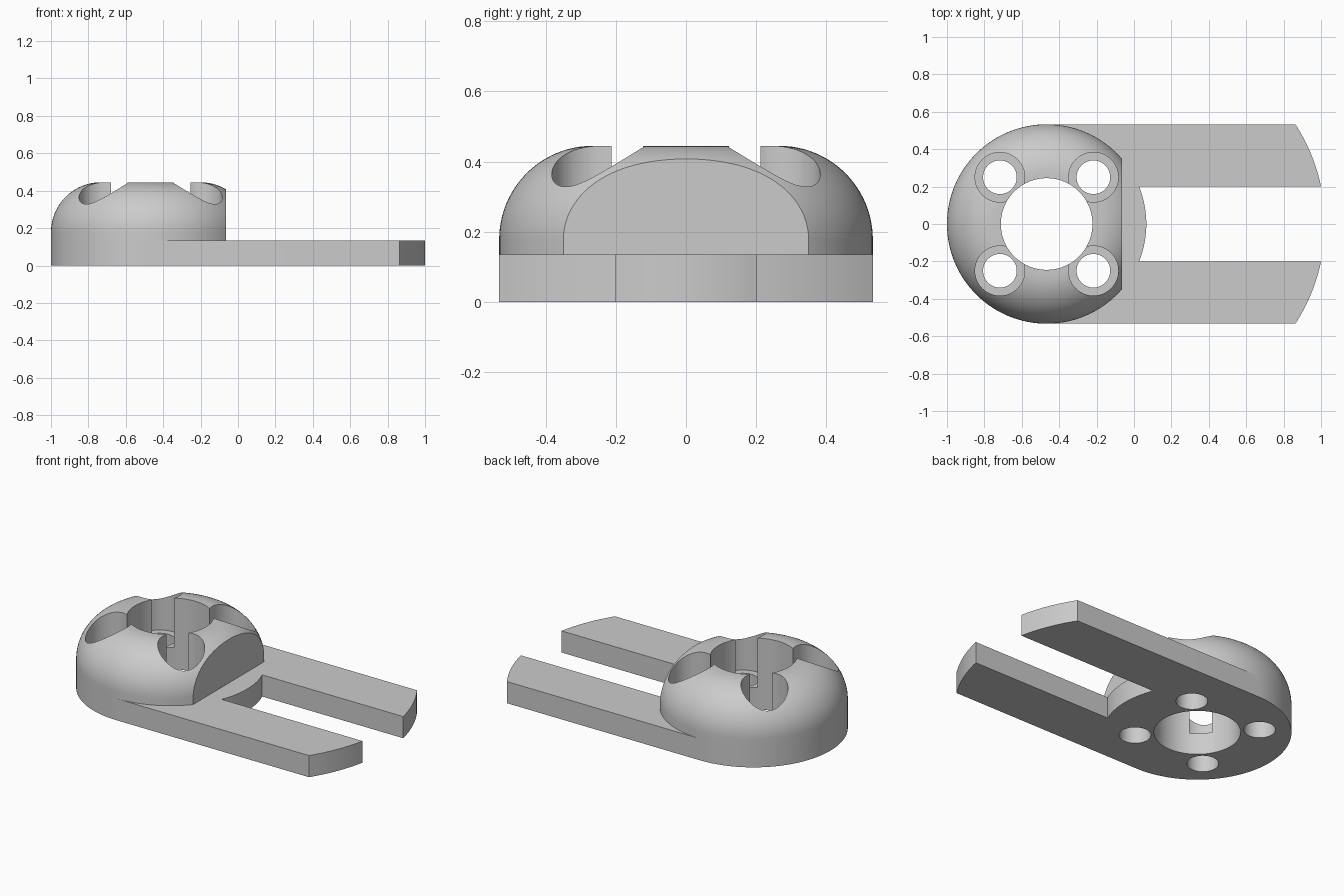
import bpy, bmesh, math
from mathutils import Matrix, Vector

if "Cube" in bpy.data.objects:
    bpy.data.objects.remove(bpy.data.objects["Cube"])

CX, R = -0.467, 0.533            # axis and radius of the round body
PLATE_H, TOP, FILLET = 0.135, 0.445, 0.267
HOLE_R, BORE_R, SEAT_R = 0.245, 0.09, 0.133
CUT_X = -0.065                   # flat face on the dome
SLOT_Y = 0.2
SEG = 128
SCREWS = [(CX + sx * 0.25, sy * 0.25) for sx in (-1, 1) for sy in (-1, 1)]

grey = bpy.data.materials.new("light grey")
grey.use_nodes = True
colour = (0.6, 0.6, 0.6, 1)
grey.diffuse_color = colour
grey.node_tree.nodes["Principled BSDF"].inputs["Base Color"].default_value = colour


def make_object(name, bm):
    bmesh.ops.recalc_face_normals(bm, faces=bm.faces[:])
    mesh = bpy.data.meshes.new(name)
    bm.to_mesh(mesh)
    bm.free()
    mesh.materials.append(grey)
    obj = bpy.data.objects.new(name, mesh)
    bpy.context.collection.objects.link(obj)
    return obj


def cylinder(name, x, y, r, seg):
    bm = bmesh.new()
    bmesh.ops.create_cone(bm, cap_ends=True, segments=seg, radius1=r, radius2=r,
                          depth=2, matrix=Matrix.Translation((x, y, 0)))
    return make_object(name, bm)


def box(name, lo, hi):
    lo, hi = Vector(lo), Vector(hi)
    bm = bmesh.new()
    bmesh.ops.create_cube(bm, size=1, matrix=Matrix.Translation((lo + hi) / 2)
                          @ Matrix.Diagonal((*(hi - lo), 1)))
    return make_object(name, bm)


def cut(obj, cutters):
    """Subtract the cutters, apply the result and remove the cutters."""
    for c in cutters:
        c.hide_render = True
        mod = obj.modifiers.new("cut", 'BOOLEAN')
        mod.operation, mod.solver, mod.object = 'DIFFERENCE', 'EXACT', c
    bpy.ops.object.select_all(action='DESELECT')
    bpy.context.view_layer.objects.active = obj
    obj.select_set(True)
    for mod in list(obj.modifiers):
        bpy.ops.object.modifier_apply(modifier=mod.name)
    for c in cutters:
        bpy.data.objects.remove(c)
    bpy.ops.object.shade_smooth_by_angle(angle=math.radians(30))


def arc(cx, r, a0, a1, n):
    return [(cx + r * math.cos(a0 + (a1 - a0) * i / n),
             r * math.sin(a0 + (a1 - a0) * i / n)) for i in range(n + 1)]


# Forked base: round back, two straight arms with curved tips, arc-ended slot
TIP_X, TIP_R = 0.04, 0.9806
t0, t1 = math.asin(SLOT_Y / TIP_R), math.asin(R / TIP_R)
s = math.asin(SLOT_Y / R)
outline = arc(CX, R, math.pi / 2, math.pi * 1.5, SEG // 2)
outline += arc(TIP_X, TIP_R, -t1, -t0, 12)
outline += arc(CX, R, -s, s, 16)
outline += arc(TIP_X, TIP_R, t0, t1, 12)
bm = bmesh.new()
face = bm.faces.new([bm.verts.new((x, y, 0)) for x, y in outline])
ext = bmesh.ops.extrude_face_region(bm, geom=[face], use_keep_orig=True)
bmesh.ops.translate(bm, vec=(0, 0, PLATE_H),
                    verts=[v for v in ext["geom"] if isinstance(v, bmesh.types.BMVert)])
base = make_object("forked_base", bm)
cut(base, [cylinder("centre_cutter", CX, 0, HOLE_R, SEG)]
    + [cylinder("bore_cutter", x, y, BORE_R, 48) for x, y in SCREWS])

# Domed housing: ring profile spun about the body axis
profile = [(HOLE_R, PLATE_H), (R, PLATE_H)]
for i in range(25):
    a = math.pi / 2 * i / 24
    profile.append((R - FILLET + FILLET * math.cos(a), TOP - FILLET + FILLET * math.sin(a)))
profile.append((HOLE_R, TOP))
bm = bmesh.new()
rings = []
for k in range(SEG):
    a = 2 * math.pi * k / SEG
    rings.append([bm.verts.new((CX + r * math.cos(a), r * math.sin(a), z)) for r, z in profile])
n = len(profile)
for k in range(SEG):
    p, q = rings[k], rings[(k + 1) % SEG]
    for j in range(n):
        m = (j + 1) % n
        bm.faces.new((p[j], q[j], q[m], p[m]))
dome = make_object("domed_housing", bm)

# Flat front face and screw-head pockets that open into the centre hole
cut(dome, [box("flat_cutter", (CUT_X, -1, -0.5), (1, 1, 1))]
    + [cylinder("pocket_cutter", x, y, SEAT_R, 64) for x, y in SCREWS])
